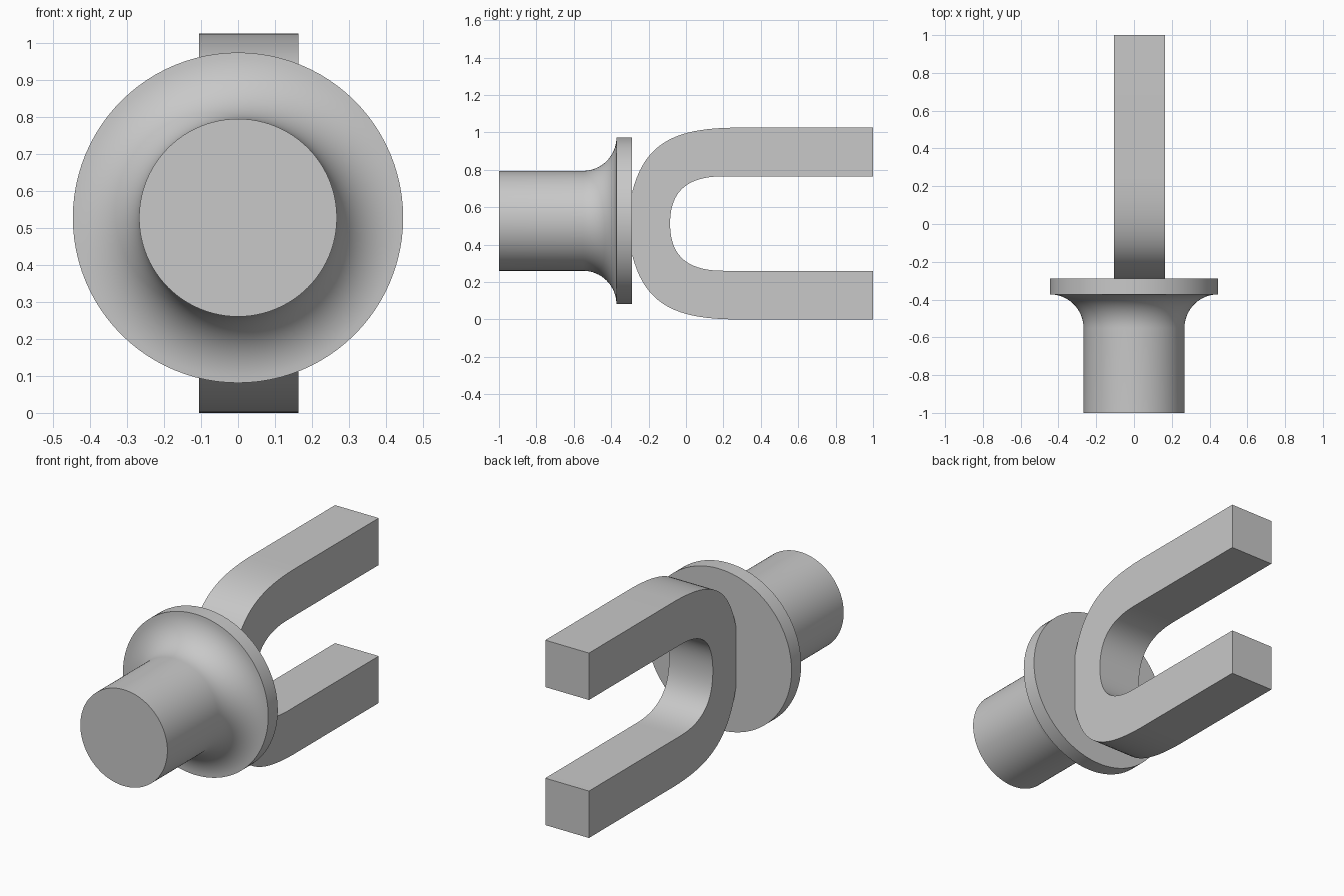
import bpy
import bmesh
from math import sin, cos, pi
from mathutils import Matrix, Vector
from mathutils.geometry import interpolate_bezier

cube = bpy.data.objects.get("Cube")
if cube:
    bpy.data.objects.remove(cube, do_unlink=True)

# Single plain metal colour
COLOUR = (0.58, 0.58, 0.58, 1)
metal = bpy.data.materials.new("plain_grey")
metal.use_nodes = True
metal.diffuse_color = COLOUR
metal.node_tree.nodes["Principled BSDF"].inputs["Base Color"].default_value = COLOUR


def finish(name, bm):
    """Turn a bmesh into a shaded object with the metal material."""
    bmesh.ops.remove_doubles(bm, verts=bm.verts, dist=1e-5)
    bmesh.ops.recalc_face_normals(bm, faces=bm.faces)
    mesh = bpy.data.meshes.new(name)
    bm.to_mesh(mesh)
    bm.free()
    mesh.materials.append(metal)
    obj = bpy.data.objects.new(name, mesh)
    bpy.context.collection.objects.link(obj)
    bpy.ops.object.select_all(action="DESELECT")
    obj.select_set(True)
    bpy.context.view_layer.objects.active = obj
    bpy.ops.object.shade_smooth_by_angle()
    return obj


# Shaft with a filleted flange, turned around the y axis
AXIS_Z = 0.527
SHAFT_R, FLANGE_R = 0.267, 0.446
FLANGE_FRONT, FLANGE_BACK = -0.372, -0.288
fillet = FLANGE_R - SHAFT_R
profile = [(-1, 0), (-1, SHAFT_R)]
for i in range(17):
    a = pi / 2 * i / 16
    profile.append((FLANGE_FRONT - fillet + fillet * sin(a),
                    FLANGE_R - fillet * cos(a)))
profile += [(FLANGE_BACK, FLANGE_R), (FLANGE_BACK, 0)]

bm = bmesh.new()
verts = [bm.verts.new((0, y, AXIS_Z + r)) for y, r in profile]
edges = [bm.edges.new(pair) for pair in zip(verts, verts[1:])]
bmesh.ops.spin(bm, geom=verts + edges, cent=(0, 0, AXIS_Z), axis=(0, 1, 0),
               angle=2 * pi, steps=96, use_merge=True)
finish("flanged_shaft", bm)

# Fork: upper outline curves, mirrored to form the lower prong
MID_Z = 0.5125
LEFT, RIGHT = 0.163, -0.105


def curve(*points):
    return interpolate_bezier(*[Vector((RIGHT, y, z)) for y, z in points], 20)


def mirrored(points):
    return [Vector((p.x, p.y, 2 * MID_Z - p.z)) for p in points]


outer = [Vector((RIGHT, 1, 2 * MID_Z))] + curve(
    (0.25, 2 * MID_Z), (-0.05, 1.02), (-0.22, 0.95), (FLANGE_BACK, 0.68))
inner = [Vector((RIGHT, 1, 0.765))] + curve(
    (0.2, 0.765), (0, 0.765), (-0.085, 0.68), (-0.085, MID_Z))

# Walk the outer edge down, then return along the inner edge
outer_path = outer + mirrored(outer)[::-1]
inner_path = mirrored(inner) + inner[-2::-1]

bm = bmesh.new()
face = bm.faces.new([bm.verts.new(p) for p in outer_path + inner_path])
extruded = bmesh.ops.extrude_face_region(bm, geom=[face], use_keep_orig=True)
moved = [g for g in extruded["geom"] if isinstance(g, bmesh.types.BMVert)]
bmesh.ops.transform(bm, matrix=Matrix.Translation((LEFT - RIGHT, 0, 0)), verts=moved)
finish("fork", bm)
